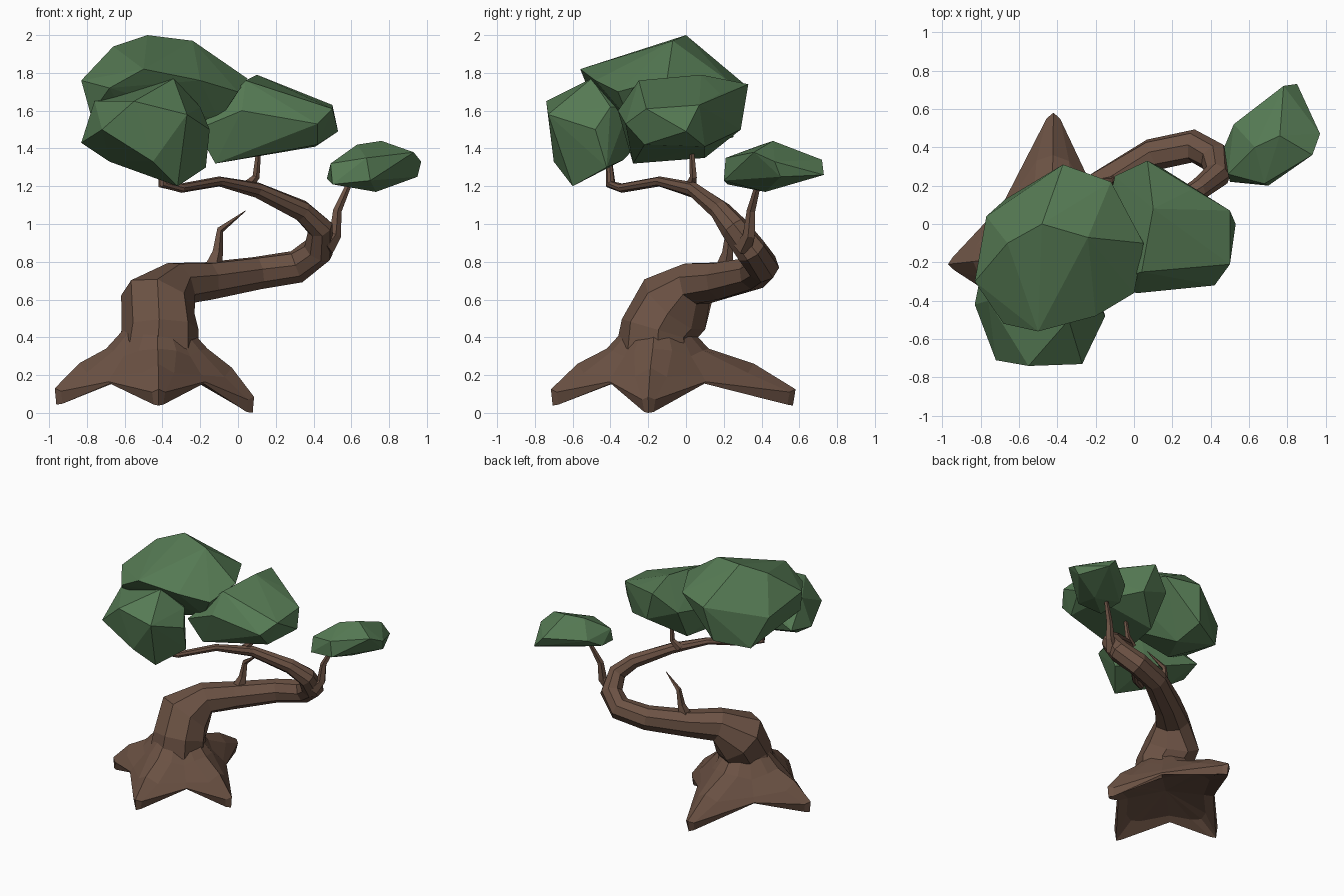
import bpy, bmesh, math, random
from mathutils import Vector

random.seed(4)


def material(name, rgb):
    m = bpy.data.materials.new(name)
    m.diffuse_color = (*rgb, 1)
    return m


BARK = material("brown bark", (0.150, 0.085, 0.058))
LEAF = material("green foliage", (0.092, 0.195, 0.088))


def finish(name, bm, mat):
    bmesh.ops.recalc_face_normals(bm, faces=bm.faces)
    me = bpy.data.meshes.new(name)
    bm.to_mesh(me)
    bm.free()
    me.materials.append(mat)
    ob = bpy.data.objects.new(name, me)
    bpy.context.collection.objects.link(ob)
    return ob


def loft(bm, rings):
    n = len(rings[0])
    for a, b in zip(rings, rings[1:]):
        for i in range(n):
            j = (i + 1) % n
            bm.faces.new((a[i], a[j], b[j], b[i]))


def limb(name, path, sides=7, jitter=0.0):
    """Faceted tube through (x, y, z, radius) points."""
    bm = bmesh.new()
    pts = [Vector(p[:3]) for p in path]
    side = Vector((1, 0, 0))
    rings = []
    for k, p in enumerate(pts):
        before, after = pts[max(k - 1, 0)], pts[min(k + 1, len(pts) - 1)]
        t = (after - before).normalized()
        side = (side - t * side.dot(t)).normalized()
        up = t.cross(side)
        ring = []
        for i in range(sides):
            a = math.tau * i / sides
            r = path[k][3] * (1 + random.uniform(-jitter, jitter))
            ring.append(bm.verts.new(p + (side * math.cos(a) + up * math.sin(a)) * r))
        rings.append(ring)
    loft(bm, rings)
    bm.faces.new(rings[0])
    bm.faces.new(rings[-1])
    return finish(name, bm, BARK)


def clump(name, corners):
    """Faceted leaf mass: convex hull of a few corner points."""
    bm = bmesh.new()
    for c in corners:
        bm.verts.new(c)
    res = bmesh.ops.convex_hull(bm, input=bm.verts)
    junk = {g for g in res["geom_interior"] + res["geom_unused"]
            if isinstance(g, bmesh.types.BMVert)}
    bmesh.ops.delete(bm, geom=list(junk), context='VERTS')
    return finish(name, bm, LEAF)


# Twisting trunk that doubles back into the main branch
limb("trunk", [
    (-0.43, -0.15, 0.27, 0.225), (-0.42, -0.15, 0.44, 0.205), (-0.43, -0.06, 0.575, 0.202),
    (-0.32, 0.055, 0.685, 0.125), (-0.16, 0.19, 0.7, 0.1), (0.1, 0.36, 0.74, 0.09),
    (0.31, 0.405, 0.775, 0.088), (0.425, 0.345, 0.86, 0.085), (0.435, 0.255, 0.98, 0.072),
    (0.34, 0.18, 1.07, 0.056), (0.1, 0.04, 1.18, 0.04), (-0.1, -0.14, 1.225, 0.028),
    (-0.3, -0.34, 1.19, 0.025), (-0.4, -0.4, 1.21, 0.027), (-0.41, -0.41, 1.36, 0.015)],
    sides=8, jitter=0.06)

# Flared base with four webbed roots, arched underneath: each root gives a
# flank, ridge, second flank and the valley that follows it
centre = Vector((-0.43, -0.15))
tips = [(0.085, -0.2, 0.0), (-0.42, 0.58, 0.04), (-0.97, -0.21, 0.045), (-0.42, -0.715, 0.04)]
# (root reach 0-1, ridge z, flank z, flank half width, valley z, valley distance)
levels = [(-0.15, 0.46, 0.46, 0.06, 0.46, 0.15), (0.0, 0.34, 0.33, 0.10, 0.30, 0.25),
          (0.52, 0.24, 0.19, 0.085, 0.20, 0.335), (1.0, 0.085, 0.07, 0.035, 0.165, 0.36),
          (0.97, 0.0, 0.005, 0.025, 0.155, 0.35), (0.4, 0.12, 0.13, 0.07, 0.17, 0.28)]
bm = bmesh.new()
rings = []
for reach, zr, zf, w, zv, dv in levels:
    ring = []
    for k, tip in enumerate(tips):
        d = Vector(tip[:2]) - centre
        length = d.length
        d.normalize()
        n = Vector((-d.y, d.x))
        lift = tip[2] * max(reach, 0)
        r = 0.27 + reach * (length - 0.27)
        if reach < 0:
            r = 0.16
        for off, z, dist in ((-w, zf, r - 0.03), (0, zr, r), (w, zf, r - 0.03)):
            p = centre + d * dist + n * off
            ring.append(bm.verts.new((p.x, p.y, z + lift)))
        a = math.pi / 4 + k * math.pi / 2
        ring.append(bm.verts.new((centre.x + dv * math.cos(a), centre.y + dv * math.sin(a), zv)))
    rings.append(ring)
loft(bm, rings)
bm.faces.new(rings[0])
under = bm.verts.new((centre.x, centre.y, 0.22))
last = rings[-1]
for i in range(len(last)):
    bm.faces.new((last[i], last[(i + 1) % len(last)], under))
finish("roots", bm, BARK)

# Twigs
limb("dead_twig", [(-0.14, 0.2, 0.74, 0.06), (-0.11, 0.22, 0.85, 0.03),
                   (-0.095, 0.23, 0.97, 0.02), (0.04, 0.2, 1.07, 0.002)], 5)
limb("side_twig", [(0.46, 0.3, 0.87, 0.05), (0.513, 0.335, 0.94, 0.034),
                   (0.525, 0.345, 1.07, 0.024), (0.6, 0.39, 1.24, 0.014)], 5)
limb("upper_twig", [(0.04, 0.02, 1.19, 0.035), (0.095, 0.04, 1.25, 0.02),
                    (0.11, 0.03, 1.4, 0.013)], 5)

# Foliage
clump("top_foliage", [
    (-0.48, 0, 2.0), (-0.66, -0.1, 1.94), (-0.24, -0.07, 1.97), (-0.83, -0.3, 1.76),
    (-0.77, 0.04, 1.66), (-0.37, 0.31, 1.74), (-0.12, 0.22, 1.76), (0.05, -0.1, 1.77),
    (0, -0.36, 1.7), (-0.2, -0.48, 1.76), (-0.5, -0.56, 1.82), (-0.68, -0.52, 1.72),
    (-0.67, 0.13, 1.42), (-0.42, 0.25, 1.46), (-0.38, 0.04, 1.38), (-0.5, -0.2, 1.4),
    (-0.78, -0.35, 1.58), (-0.1, -0.3, 1.55)])
clump("right_foliage", [
    (0.1, 0.08, 1.79), (0.07, 0.33, 1.74), (0.3, 0.18, 1.69), (0.5, 0.07, 1.63),
    (0.53, 0, 1.49), (0.5, -0.21, 1.61), (0.42, -0.32, 1.53), (0.02, -0.36, 1.6),
    (0.04, -0.25, 1.76), (0.42, -0.22, 1.42), (0.41, 0.1, 1.41), (-0.12, -0.28, 1.32),
    (-0.08, 0.1, 1.35), (0.15, 0.29, 1.5), (-0.22, -0.33, 1.5), (-0.1, 0.25, 1.6)])
clump("front_foliage", [
    (-0.83, -0.42, 1.43), (-0.76, -0.4, 1.65), (-0.72, -0.71, 1.5), (-0.55, -0.74, 1.65),
    (-0.27, -0.73, 1.58), (-0.34, -0.5, 1.77), (-0.2, -0.4, 1.62), (-0.15, -0.48, 1.5),
    (-0.17, -0.42, 1.3), (-0.32, -0.6, 1.2), (-0.45, -0.7, 1.33), (-0.68, -0.45, 1.33),
    (-0.4, -0.33, 1.34), (-0.3, -0.3, 1.62), (-0.6, -0.3, 1.6), (-0.79, -0.22, 1.46)])
clump("small_foliage", [
    (0.47, 0.4, 1.24), (0.49, 0.26, 1.32), (0.5, 0.22, 1.21), (0.7, 0.2, 1.23),
    (0.68, 0.21, 1.35), (0.63, 0.4, 1.42), (0.76, 0.46, 1.44), (0.93, 0.36, 1.38),
    (0.97, 0.47, 1.33), (0.95, 0.5, 1.25), (0.85, 0.73, 1.26), (0.78, 0.72, 1.34),
    (0.52, 0.52, 1.31), (0.73, 0.42, 1.17)])
